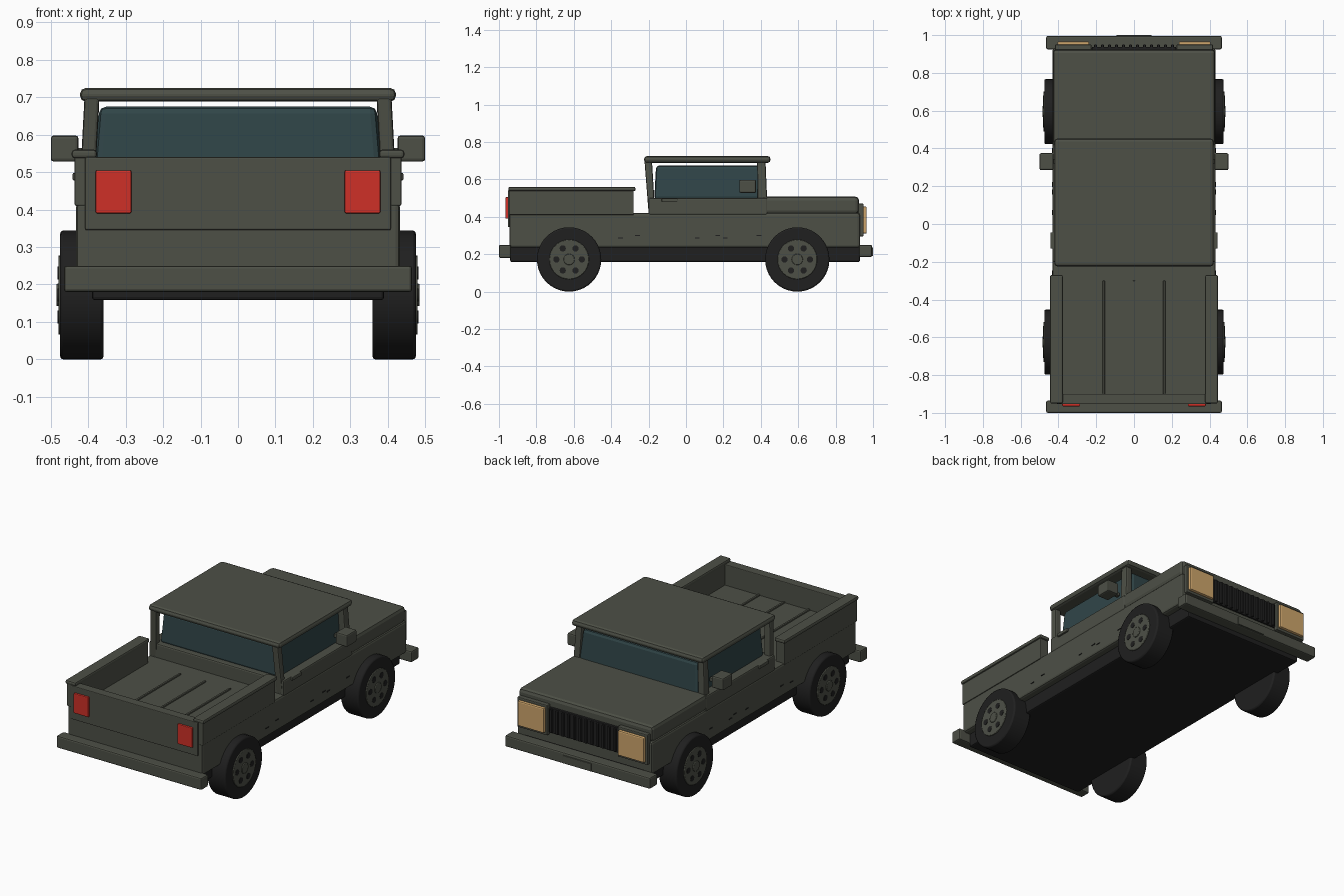
import bpy, bmesh, math
from mathutils import Matrix, Vector

if "Cube" in bpy.data.objects:
    bpy.data.objects.remove(bpy.data.objects["Cube"])


def material(name, r, g, b):
    m = bpy.data.materials.new(name)
    m.use_nodes = True
    m.diffuse_color = (r, g, b, 1)
    node = m.node_tree.nodes["Principled BSDF"]
    node.inputs["Base Color"].default_value = (r, g, b, 1)
    node.inputs["Roughness"].default_value = 0.7
    return m


PAINT = material("olive paint", 0.075, 0.08, 0.062)
BLACK = material("black rubber", 0.014, 0.014, 0.014)
GLASS = material("tinted glass", 0.03, 0.06, 0.065)
RED = material("tail red", 0.62, 0.03, 0.02)
AMBER = material("warm lamp", 0.62, 0.38, 0.15)


def finish(name, bm, mat, bevel=0):
    bmesh.ops.recalc_face_normals(bm, faces=bm.faces)
    mesh = bpy.data.meshes.new(name)
    bm.to_mesh(mesh)
    bm.free()
    mesh.materials.append(mat)
    ob = bpy.data.objects.new(name, mesh)
    bpy.context.collection.objects.link(ob)
    if bevel:
        mod = ob.modifiers.new("soft edges", 'BEVEL')
        mod.width = bevel
        mod.segments = 2
    return ob


def box(name, x, y, z, mat, bevel=0.008, top_x=None, top_y=None):
    """Box from three ranges; the top may have its own x and y ranges."""
    bm = bmesh.new()
    bmesh.ops.create_cube(bm, size=1)
    for v in bm.verts:
        up = v.co.z > 0
        xr = top_x if up and top_x else x
        yr = top_y if up and top_y else y
        v.co = Vector((xr[v.co.x > 0], yr[v.co.y > 0], z[up]))
    return finish(name, bm, mat, bevel)


def pair(name, x, y, z, mat, bevel=0.008, top_x=None, top_y=None):
    """The same box on the left (+x) and mirrored on the right."""
    flip = lambda r: (-r[1], -r[0]) if r else None
    box("left_" + name, x, y, z, mat, bevel, top_x, top_y)
    box("right_" + name, flip(x), y, z, mat, bevel, flip(top_x), top_y)


def disc(name, centre, radius, depth, mat, sides, bevel=0):
    bm = bmesh.new()
    bmesh.ops.create_cone(bm, cap_ends=True, segments=sides, radius1=radius, radius2=radius, depth=depth,
                          matrix=Matrix.Translation(centre) @ Matrix.Rotation(math.pi / 2, 4, 'Y'))
    ob = finish(name, bm, mat)
    if bevel:
        mod = ob.modifiers.new("rounded shoulder", 'BEVEL')
        mod.width = bevel
        mod.segments = 2
        mod.limit_method = 'ANGLE'
    bpy.ops.object.select_all(action='DESELECT')
    ob.select_set(True)
    bpy.context.view_layer.objects.active = ob
    bpy.ops.object.shade_smooth_by_angle(angle=math.radians(35))
    return ob


# Chassis and main tub
box("chassis", (-0.39, 0.39), (-0.94, 0.93), (0.158, 0.26), BLACK)
box("lower_body", (-0.432, 0.432), (-0.945, 0.93), (0.235, 0.42), PAINT, 0.012)
box("hood", (-0.43, 0.43), (0.40, 0.925), (0.415, 0.508), PAINT, 0.02)
box("cab_waist", (-0.432, 0.432), (-0.20, 0.435), (0.41, 0.50), PAINT)

# Load bed
pair("bed_wall", (0.38, 0.436), (-0.945, -0.28), (0.41, 0.545), PAINT, 0.004)
pair("bed_rail", (0.377, 0.444), (-0.95, -0.27), (0.537, 0.56), PAINT)
box("tailgate", (-0.408, 0.408), (-0.953, -0.90), (0.345, 0.54), PAINT, 0.004)
for i, x in enumerate((-0.16, 0, 0.16)):
    box(f"bed_rib_{i}", (x - 0.006, x + 0.006), (-0.90, -0.30), (0.415, 0.428), PAINT, 0.003)

# Cabin: glass, pillars and roof
box("cabin_glass", (-0.385, 0.385), (-0.17, 0.435), (0.49, 0.675), GLASS, 0.018,
    (-0.37, 0.37), (-0.16, 0.42))
pair("rear_pillar", (0.385, 0.425), (-0.20, -0.165), (0.42, 0.70), PAINT, 0.008,
     (0.37, 0.41), (-0.222, -0.182))
pair("front_pillar", (0.383, 0.425), (0.385, 0.437), (0.42, 0.70), PAINT, 0.008,
     (0.37, 0.41), (0.38, 0.425))
box("roof", (-0.422, 0.422), (-0.224, 0.452), (0.688, 0.725), PAINT, 0.016)

# Mirrors and door handles
pair("mirror", (0.426, 0.50), (0.285, 0.375), (0.528, 0.598), PAINT)
pair("mirror_arm", (0.39, 0.435), (0.32, 0.345), (0.545, 0.565), PAINT, 0.003)
pair("door_handle", (0.425, 0.442), (-0.13, -0.045), (0.478, 0.498), PAINT, 0.004)

# Bumpers and lamps
box("rear_bumper", (-0.465, 0.465), (-1.0, -0.935), (0.18, 0.25), PAINT)
box("front_bumper", (-0.465, 0.465), (0.925, 0.995), (0.185, 0.25), PAINT)
box("front_plate", (-0.092, 0.092), (0.992, 1.0), (0.19, 0.235), PAINT, 0.002)
pair("tail_lamp", (0.285, 0.38), (-0.965, -0.945), (0.39, 0.505), RED, 0.004)
pair("lamp_frame", (0.225, 0.418), (0.92, 0.95), (0.295, 0.47), PAINT, 0.005)
pair("headlamp", (0.237, 0.406), (0.93, 0.966), (0.31, 0.455), AMBER, 0.007)

# Grille with upright bars
box("grille_recess", (-0.222, 0.222), (0.92, 0.938), (0.31, 0.455), BLACK, 0.003)
for i in range(12):
    x = -0.204 + i * 0.0371
    box(f"grille_bar_{i}", (x - 0.007, x + 0.007), (0.93, 0.95), (0.315, 0.45), BLACK, 0.003)

# Small dark scuffs along the sills
for i, y in enumerate((-0.35, -0.26, 0.06, 0.17, 0.21, 0.39)):
    z = 0.285 + 0.012 * (i % 2)
    pair(f"sill_scuff_{i}", (0.428, 0.435), (y - 0.013, y + 0.013), (z, z + 0.005), BLACK, 0)

# Wheels with pierced hubs
for end, y in (("rear", -0.625), ("front", 0.595)):
    for side, s in (("left", 1), ("right", -1)):
        tag = f"{side}_{end}"
        disc(tag + "_tyre", (s * 0.417, y, 0.172), 0.172, 0.116, BLACK, 40, 0.008)
        disc(tag + "_hub", (s * 0.46, y, 0.172), 0.106, 0.04, PAINT, 32, 0.003)
        disc(tag + "_hub_cap", (s * 0.47, y, 0.172), 0.03, 0.03, PAINT, 16, 0.003)
        for k in range(6):
            a = k * math.pi / 3
            spot = (s * 0.478, y + 0.068 * math.cos(a), 0.172 + 0.068 * math.sin(a))
            disc(f"{tag}_hub_hole_{k}", spot, 0.017, 0.008, BLACK, 12)
